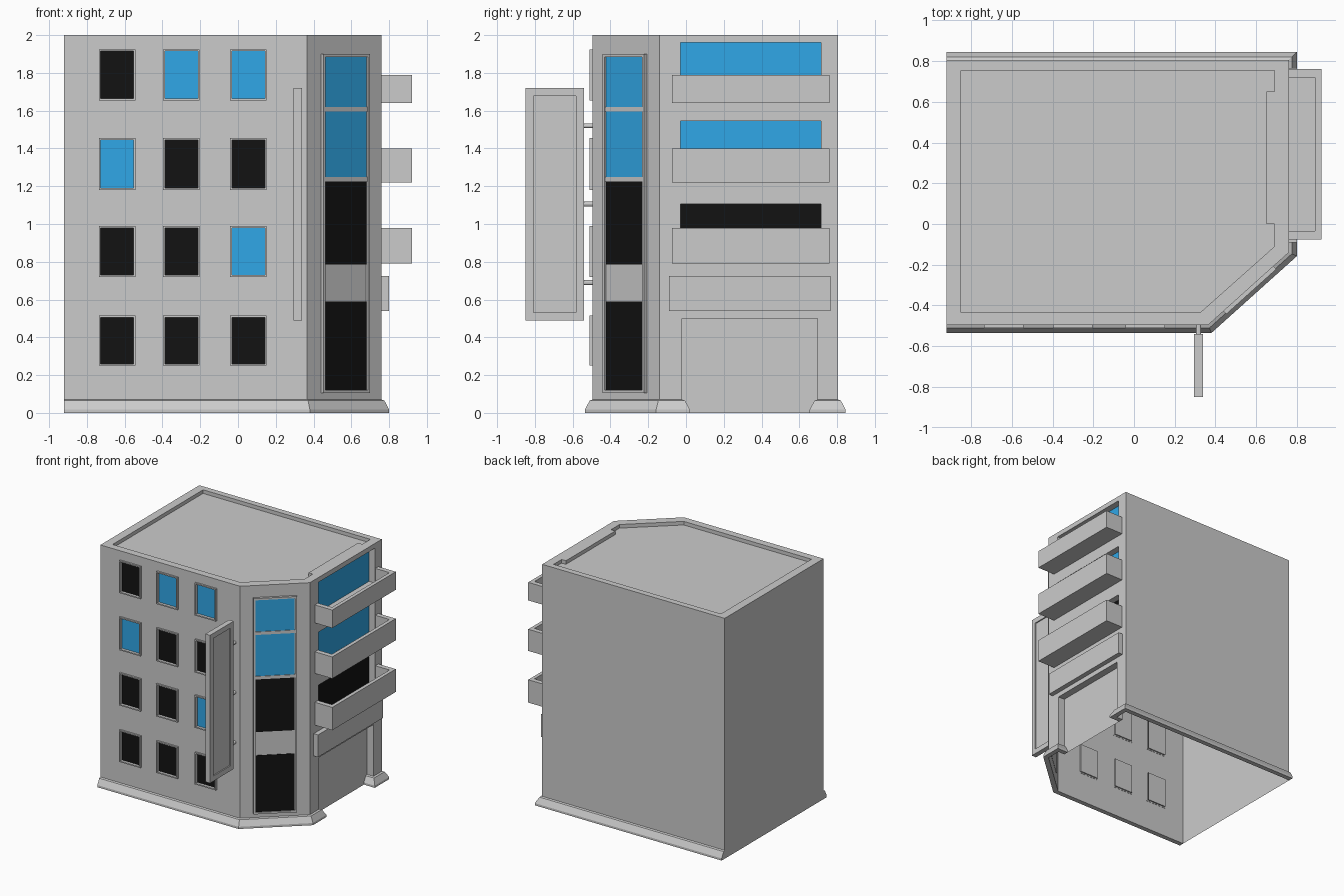
import bpy, bmesh, math
from mathutils import Matrix, Vector

if "Cube" in bpy.data.objects:
    bpy.data.objects.remove(bpy.data.objects["Cube"])


def material(name, rgb):
    m = bpy.data.materials.new(name)
    m.diffuse_color = (*rgb, 1)
    m.use_nodes = True
    m.node_tree.nodes["Principled BSDF"].inputs["Base Color"].default_value = m.diffuse_color
    return m


BLUE = material("lit_glass", (0.03, 0.39, 0.8))
BLACK = material("dark_glass", (0.006, 0.006, 0.006))


def finish(name, bm, mat=None, frame=None):
    if frame:
        bm.transform(frame)
    bmesh.ops.recalc_face_normals(bm, faces=bm.faces)
    me = bpy.data.meshes.new(name)
    bm.to_mesh(me)
    bm.free()
    if mat:
        me.materials.append(mat)
    ob = bpy.data.objects.new(name, me)
    bpy.context.collection.objects.link(ob)
    return ob


def add_box(bm, x, y, z):
    size = Matrix.Diagonal((x[1] - x[0], y[1] - y[0], z[1] - z[0], 1))
    mid = Matrix.Translation((sum(x) / 2, sum(y) / 2, sum(z) / 2))
    return bmesh.ops.create_cube(bm, size=1, matrix=mid @ size)


def box(name, x, y, z, mat=None, frame=None):
    bm = bmesh.new()
    add_box(bm, x, y, z)
    return finish(name, bm, mat, frame)


def add_prism(bm, pts, z0, z1):
    lo = [bm.verts.new((x, y, z0)) for x, y in pts]
    hi = [bm.verts.new((x, y, z1)) for x, y in pts]
    bm.faces.new(lo)
    bm.faces.new(hi)
    for i in range(len(pts)):
        j = (i + 1) % len(pts)
        bm.faces.new((lo[i], lo[j], hi[j], hi[i]))


def border(name, x, z, d0, d1, t, frame):
    """Rectangular frame in local (along, out, up) space."""
    bm = bmesh.new()
    loops = []
    for d in (d0, d1):
        for k in (0, t):
            loops.append([bm.verts.new(p) for p in (
                (x[0] + k, d, z[0] + k), (x[1] - k, d, z[0] + k),
                (x[1] - k, d, z[1] - k), (x[0] + k, d, z[1] - k))])
    bo, bi, fo, fi = loops
    for i in range(4):
        j = (i + 1) % 4
        for a, b in ((bo, bi), (bi, fi), (fi, fo), (fo, bo)):
            bm.faces.new((a[i], a[j], b[j], b[i]))
    return finish(name, bm, frame=frame)


def skirt(name, path, profile):
    """Sweep a profile along a path with mitred corners."""
    pts = [Vector(p) for p in path]
    dirs = [(b - a).normalized() for a, b in zip(pts, pts[1:])]
    outs = [Vector((d.y, -d.x)) for d in dirs]
    bm = bmesh.new()
    rings = []
    for i, p in enumerate(pts):
        a, b = outs[max(i - 1, 0)], outs[min(i, len(outs) - 1)]
        m = (a + b) / (1 + a.dot(b))
        rings.append([bm.verts.new((*(p + m * o), z)) for o, z in profile])
    n = len(profile)
    for r, s in zip(rings, rings[1:]):
        for k in range(n):
            bm.faces.new((r[k], s[k], s[(k + 1) % n], r[(k + 1) % n]))
    bm.faces.new(rings[0])
    bm.faces.new(rings[-1])
    return finish(name, bm)


def local_frame(origin, along, out):
    return Matrix(((along[0], out[0], 0, origin[0]),
                   (along[1], out[1], 0, origin[1]),
                   (0, 0, 1, 0), (0, 0, 0, 1)))


# Main dimensions
L, FX, R, F, CY, B = -0.92, 0.365, 0.76, -0.495, -0.14, 0.805
cols = [-0.64, -0.30, 0.055]
rows = [(0.25, 0.515), (0.72, 0.99), (1.18, 1.455), (1.655, 1.925)]
lit = {(0, 2), (2, 1), (1, 3), (2, 3)}
balconies = [(0.79, 0.98, 1.105, BLACK), (1.22, 1.40, 1.545, BLUE),
             (1.64, 1.79, 1.96, BLUE)]
OPEN = (-0.03, 0.715)
DOOR = (-0.02, 0.695)
DEEP = 0.70

# Building shell with roof, window, balcony and door recesses
bm = bmesh.new()
add_prism(bm, [(L, F), (FX, F), (R, CY), (R, B), (L, B)], 0, 2)
shell = finish("building_shell", bm)
bm = bmesh.new()
add_prism(bm, [(-0.85, -0.435), (0.325, -0.435), (0.69, -0.11), (0.69, 0),
               (0.65, 0), (0.65, 0.65), (0.69, 0.65), (0.69, 0.755),
               (-0.85, 0.755)], 1.97, 2.1)
for c in cols:
    for z0, z1 in rows:
        add_box(bm, (c - 0.087, c + 0.087), (F - 0.1, F + 0.012),
                (z0 + 0.01, z1 - 0.01))
for z0, z1, top, mat in balconies:
    add_box(bm, (DEEP, R + 0.1), OPEN, (z0 + 0.03, top))
add_box(bm, (DEEP, R + 0.1), DOOR, (-0.1, 0.5))
cutter = finish("recess_cutter", bm)
cutter.hide_render = True
mod = shell.modifiers.new("recesses", "BOOLEAN")
mod.operation, mod.solver, mod.object = "DIFFERENCE", "EXACT", cutter
bpy.context.view_layer.objects.active = shell
bpy.ops.object.modifier_apply(modifier=mod.name)
bpy.data.objects.remove(cutter)

# The shell is open underneath
bm = bmesh.new()
bm.from_mesh(shell.data)
bmesh.ops.delete(bm, geom=[f for f in bm.faces if all(v.co.z < 1e-4 for v in f.verts)],
                 context="FACES")
bm.to_mesh(shell.data)
bm.free()

# Front windows
front = local_frame((0, F), (1, 0), (0, -1))
for r, (z0, z1) in enumerate(rows):
    for c, x in enumerate(cols):
        border(f"window_frame_{r}_{c}", (x - 0.097, x + 0.097), (z0, z1),
               -0.002, 0.015, 0.01, front)
        box(f"window_glass_{r}_{c}", (x - 0.087, x + 0.087), (-0.012, -0.008),
            (z0 + 0.01, z1 - 0.01), BLUE if (c, r) in lit else BLACK, front)

# Corner window strip on the angled wall
edge = Vector((R - FX, CY - F))
width = edge.length
d = edge.normalized()
corner = local_frame((FX, F), d, (d.y, -d.x))
mid = width / 2
border("corner_frame", (mid - 0.165, mid + 0.165), (0.105, 1.90), -0.002, 0.02, 0.015, corner)
box("corner_panel", (mid - 0.15, mid + 0.15), (-0.002, 0.007), (0.12, 1.885), None, corner)
for i, (z0, z1, mat) in enumerate([(0.12, 0.59, BLACK), (0.785, 1.225, BLACK),
                                   (1.25, 1.595, BLUE), (1.62, 1.885, BLUE)]):
    box(f"corner_glass_{i}", (mid - 0.148, mid + 0.148), (0.006, 0.011), (z0, z1), mat, corner)
for i, z in enumerate((1.2375, 1.6075)):
    box(f"corner_bar_{i}", (mid - 0.15, mid + 0.15), (0, 0.016), (z - 0.0125, z + 0.0125),
        None, corner)

# Balconies: three-sided parapet, floor and recessed glazing
for i, (z0, z1, top, mat) in enumerate(balconies):
    bm = bmesh.new()
    y0, y1, x1, t = -0.075, 0.76, 0.92, 0.03
    add_prism(bm, [(R, y0), (x1, y0), (x1, y1), (R, y1), (R, y1 - t - 0.01),
                   (x1 - t, y1 - t - 0.01), (x1 - t, y0 + t + 0.01), (R, y0 + t + 0.01)], z0, z1)
    add_box(bm, (R, x1 - t), (y0 + t + 0.01, y1 - t - 0.01), (z0, z0 + 0.03))
    finish(f"balcony_{i}", bm)
    box(f"balcony_glass_{i}", (DEEP + 0.001, DEEP + 0.005), OPEN, (z0 + 0.03, top), mat)

# Canopy above the entrance
box("entrance_canopy", (R, 0.80), (-0.09, 0.765), (0.54, 0.725))

# Base skirting, returning into the entrance recess
profile = [(0, 0), (0.04, 0), (0.04, 0.018), (0.015, 0.065), (0, 0.07)]
skirt("skirting_front", [(L, F), (FX, F), (R, CY), (R, DOOR[0]), (DEEP, DOOR[0])], profile)
skirt("skirting_back", [(DEEP, DOOR[1]), (R, DOOR[1]), (R, B), (L, B)], profile)

# Projecting sign board with recessed panels on both sides
bm = bmesh.new()
add_box(bm, (0.295, 0.338), (-0.85, -0.54), (0.49, 1.72))
bm.normal_update()
sides = [f for f in bm.faces if abs(f.normal.x) > 0.9]
bmesh.ops.inset_individual(bm, faces=sides, thickness=0.06, depth=0)
bmesh.ops.inset_individual(bm, faces=sides, thickness=0, depth=-0.01)
finish("sign_board", bm)
for i, z in enumerate((0.69, 1.105, 1.52)):
    bm = bmesh.new()
    bmesh.ops.create_cone(bm, cap_ends=True, segments=12, radius1=0.013, radius2=0.013,
                          depth=0.06, matrix=Matrix.Translation((0.317, -0.517, z))
                          @ Matrix.Rotation(math.pi / 2, 4, "X"))
    finish(f"sign_bracket_{i}", bm)
